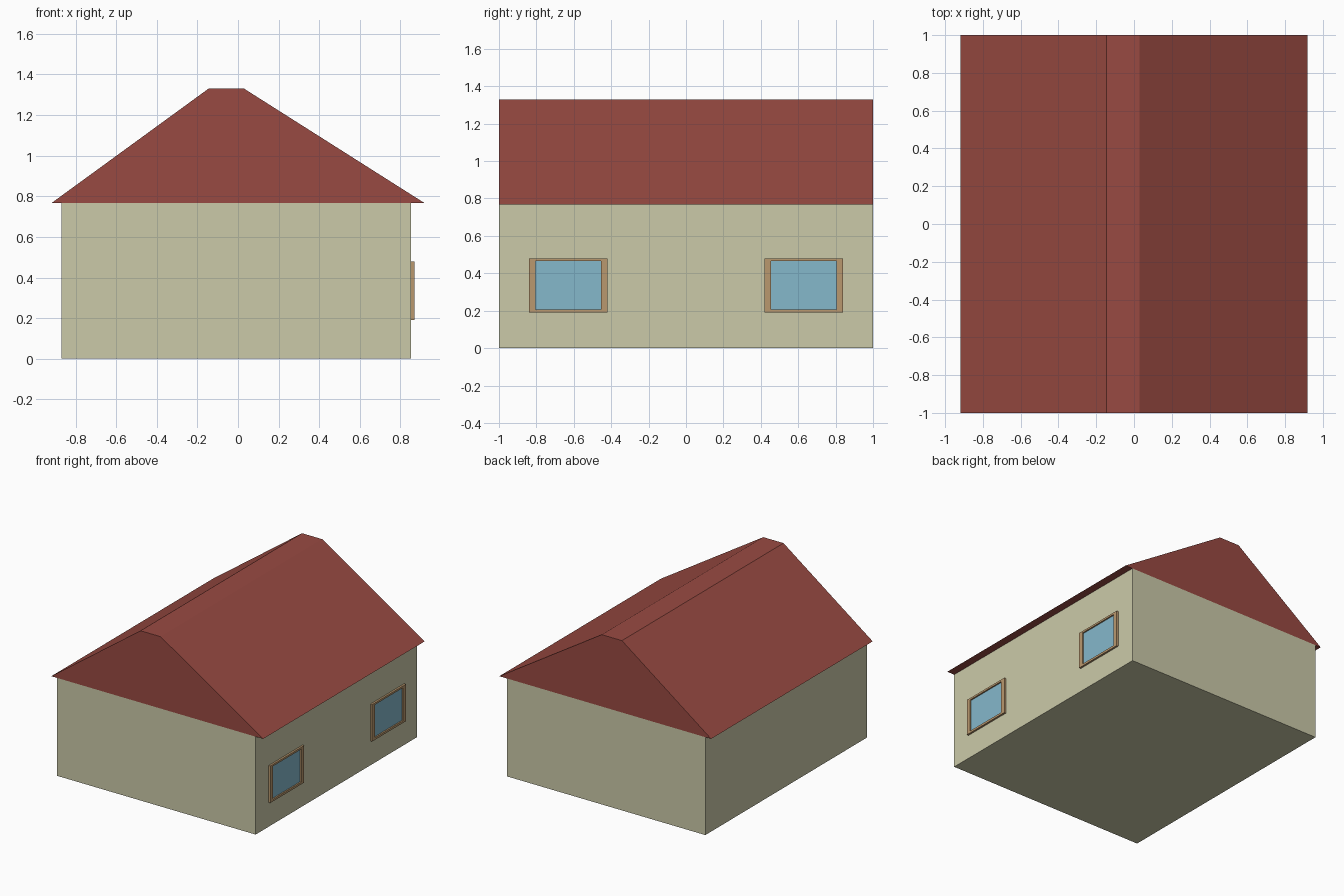
import bpy, bmesh

if "Cube" in bpy.data.objects:
    bpy.data.objects.remove(bpy.data.objects["Cube"])


def material(name, rgb):
    m = bpy.data.materials.new(name)
    m.diffuse_color = [((c / 255 + 0.055) / 1.055) ** 2.4 for c in rgb] + [1]
    m.use_nodes = True
    m.node_tree.nodes["Principled BSDF"].inputs["Base Color"].default_value = m.diffuse_color
    return m


def finish(name, bm, mat):
    bmesh.ops.recalc_face_normals(bm, faces=bm.faces)
    mesh = bpy.data.meshes.new(name)
    bm.to_mesh(mesh)
    bm.free()
    mesh.materials.append(mat)
    obj = bpy.data.objects.new(name, mesh)
    bpy.context.collection.objects.link(obj)
    return obj


def extrude(name, points, direction, mat):
    """Extrude a closed planar profile along a direction."""
    bm = bmesh.new()
    face = bm.faces.new([bm.verts.new(p) for p in points])
    result = bmesh.ops.extrude_face_region(bm, geom=[face], use_keep_orig=True)
    moved = [v for v in result["geom"] if isinstance(v, bmesh.types.BMVert)]
    bmesh.ops.translate(bm, verts=moved, vec=direction)
    return finish(name, bm, mat)


def rect(x, y0, y1, z0, z1):
    return [(x, y0, z0), (x, y1, z0), (x, y1, z1), (x, y0, z1)]


def window_frame(name, x0, x1, outer, inner, mat):
    """Rectangular ring between two outlines, from x0 to x1."""
    bm = bmesh.new()
    loops = [[bm.verts.new(p) for p in rect(x, *r)]
             for x, r in ((x0, outer), (x1, outer), (x1, inner), (x0, inner))]
    for a, b in zip(loops, loops[1:] + loops[:1]):
        for i in range(4):
            j = (i + 1) % 4
            bm.faces.new((a[i], a[j], b[j], b[i]))
    return finish(name, bm, mat)


wall_mat = material("cream_wall", (203, 202, 169))
roof_mat = material("red_roof", (153, 74, 66))
frame_mat = material("tan_frame", (186, 152, 110))
glass_mat = material("blue_glass", (133, 184, 203))

EAVE, WALL_X = 0.767, 0.853

# House body
extrude("walls", [(-0.868, -1, 0), (WALL_X, -1, 0), (WALL_X, -1, EAVE), (-0.868, -1, EAVE)],
        (0, 2, 0), wall_mat)

# Roof with flat off-centre ridge
extrude("roof", [(-0.918, -1, EAVE), (0.918, -1, EAVE), (0.03, -1, 1.33), (-0.145, -1, 1.33)],
        (0, 2, 0), roof_mat)

# Two framed windows on the right wall
for side, y in (("front", -0.63), ("back", 0.63)):
    window_frame(side + "_window_frame", WALL_X - 0.005, 0.868,
                 (y - 0.21, y + 0.21, 0.19, 0.48), (y - 0.175, y + 0.175, 0.207, 0.465), frame_mat)
    extrude(side + "_window_glass", rect(WALL_X - 0.005, y - 0.175, y + 0.175, 0.207, 0.465),
            (0.009, 0, 0), glass_mat)
